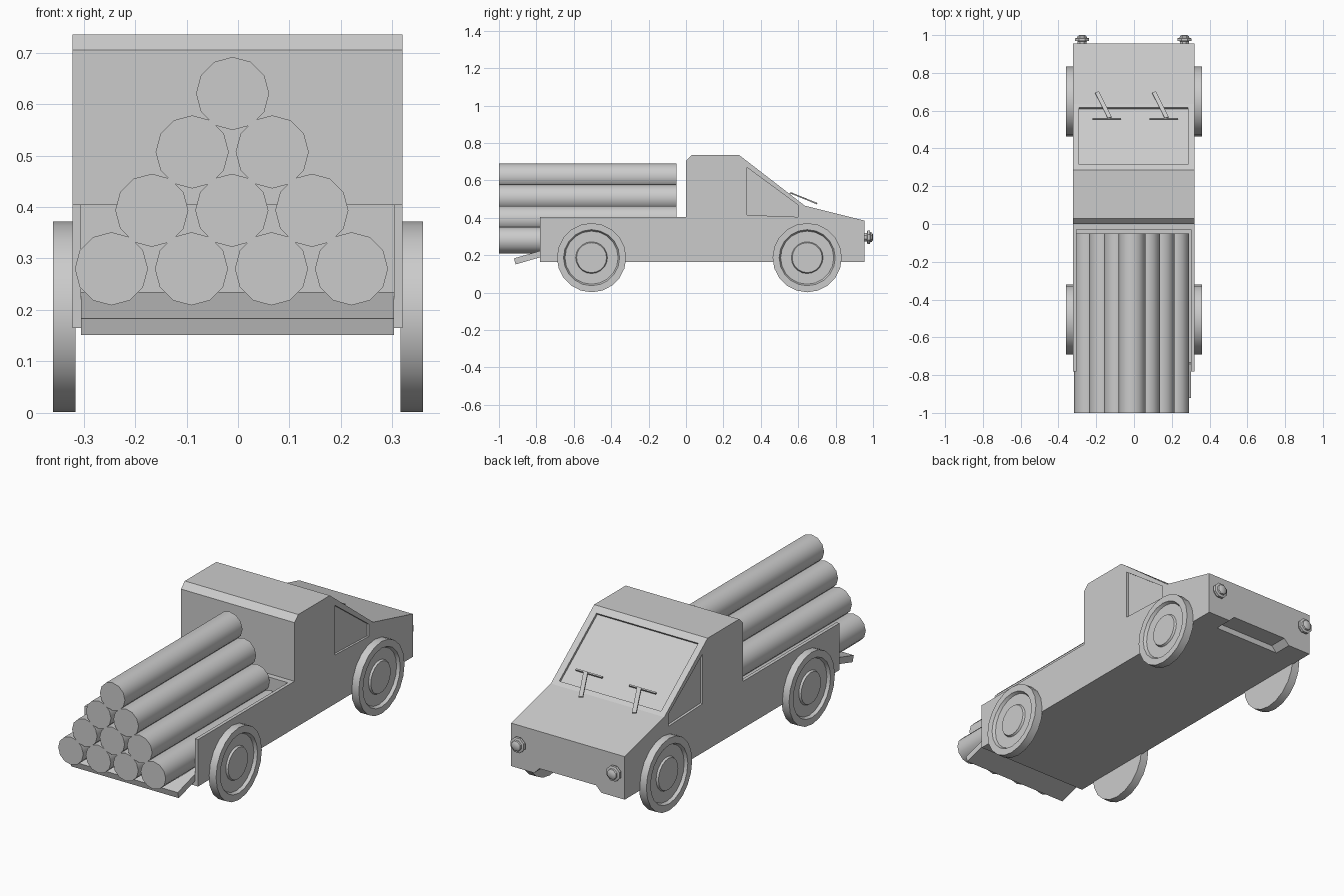
import bpy
import bmesh
import math
from mathutils import Vector, Matrix

if "Cube" in bpy.data.objects:
    bpy.data.objects.remove(bpy.data.objects["Cube"])

# One flat grey for the whole truck
grey = bpy.data.materials.new("plain grey")
grey.use_nodes = True
grey.diffuse_color = (0.6, 0.6, 0.6, 1)
grey.node_tree.nodes["Principled BSDF"].inputs["Base Color"].default_value = (0.6, 0.6, 0.6, 1)


def finish(name, bm, smooth=False):
    bmesh.ops.recalc_face_normals(bm, faces=bm.faces)
    mesh = bpy.data.meshes.new(name)
    bm.to_mesh(mesh)
    bm.free()
    obj = bpy.data.objects.new(name, mesh)
    bpy.context.collection.objects.link(obj)
    mesh.materials.append(grey)
    bpy.ops.object.select_all(action='DESELECT')
    obj.select_set(True)
    bpy.context.view_layer.objects.active = obj
    if smooth:
        bpy.ops.object.shade_smooth_by_angle(angle=math.radians(35))
    return obj


def prism(name, points, offset):
    """Extrude a flat 3D polygon along an offset."""
    bm = bmesh.new()
    face = bm.faces.new([bm.verts.new(p) for p in points])
    moved = bmesh.ops.extrude_face_region(bm, geom=[face])
    verts = [v for v in moved["geom"] if isinstance(v, bmesh.types.BMVert)]
    bmesh.ops.translate(bm, verts=verts, vec=offset)
    return finish(name, bm)


def side_prism(name, profile, x0, x1):
    """Extrude a (y, z) profile across the truck."""
    return prism(name, [(x0, y, z) for y, z in profile], (x1 - x0, 0, 0))


def lathe(name, profile, sides, axis, centre, turn=0.0):
    """Spin a (radius, height) profile that starts and ends on the axis."""
    bm = bmesh.new()
    verts = [bm.verts.new((r, 0, h)) for r, h in profile]
    edges = [bm.edges.new(pair) for pair in zip(verts, verts[1:])]
    bmesh.ops.spin(bm, geom=verts + edges, cent=(0, 0, 0), axis=(0, 0, 1),
                   angle=math.tau, steps=sides, use_merge=True)
    bmesh.ops.remove_doubles(bm, verts=bm.verts, dist=0.0001)
    rot = Vector((0, 0, 1)).rotation_difference(Vector(axis)).to_matrix().to_4x4()
    bm.transform(Matrix.Translation(centre) @ rot @ Matrix.Rotation(turn, 4, 'Z'))
    return finish(name, bm, True)


def cut(target, cutter):
    mod = target.modifiers.new("cut", 'BOOLEAN')
    mod.operation = 'DIFFERENCE'
    mod.solver = 'EXACT'
    mod.object = cutter
    bpy.ops.object.select_all(action='DESELECT')
    bpy.context.view_layer.objects.active = target
    target.select_set(True)
    bpy.ops.object.modifier_apply(modifier=mod.name)
    bpy.data.objects.remove(cutter)


# Cab, bonnet and bed as one side profile
body = side_prism("truck_body", [
    (-0.78, 0.165), (-0.78, 0.405), (0, 0.405), (0, 0.705), (0.03, 0.735),
    (0.285, 0.735), (0.635, 0.465), (0.955, 0.385), (0.955, 0.165)], -0.322, 0.32)

# Open cargo bed
cut(body, side_prism("bed_cutter", [(-0.9, 0.21), (-0.9, 0.6), (-0.03, 0.6), (-0.03, 0.21)],
                     -0.305, 0.303))

# Recessed windscreen, parallel to its slope
slope = Vector((0, 0.35, -0.27)).normalized()
normal = Vector((0, -slope.z, slope.y))
top_edge = Vector((0, 0.285, 0.735))
corners = [top_edge + slope * d + Vector((x, 0, 0)) - normal * 0.012
           for x, d in ((-0.29, 0.038), (0.286, 0.038), (0.286, 0.418), (-0.29, 0.418))]
cut(body, prism("windscreen_cutter", corners, normal * 0.1))

# Recessed side windows
window = [(0.325, 0.67), (0.6, 0.468), (0.6, 0.405), (0.325, 0.415)]
for side in (-1, 1):
    cut(body, side_prism("window_cutter", window, side * 0.309, side * 0.4))

# Notch under the nose
notch = [(-0.19, 0.86, 0.1), (-0.19, 0.86, 0.165), (-0.16, 0.86, 0.195),
         (0.16, 0.86, 0.195), (0.19, 0.86, 0.165), (0.19, 0.86, 0.1)]
cut(body, prism("notch_cutter", notch, (0, 0.2, 0)))

# Lowered tailgate
side_prism("tailgate", [(-0.74, 0.235), (-0.92, 0.183), (-0.911, 0.151), (-0.731, 0.203)],
           -0.305, 0.303)

# Wheels with sunken rim and raised hub
wheel = [(0, 0), (0.185, 0), (0.185, 0.043), (0.15, 0.043), (0.142, 0.028),
         (0.085, 0.028), (0.08, 0.038), (0, 0.038)]
for side, label in ((1, "left"), (-1, "right")):
    for y, end in ((0.648, "front"), (-0.505, "rear")):
        lathe(f"{end}_{label}_wheel", wheel, 20, (side, 0, 0), (side * 0.316, y, 0.187))

# Stacked logs
for row in range(4):
    for i in range(4 - row):
        x = -0.246 + 0.1555 * i + 0.0785 * row
        lathe(f"log_{row}_{i}", [(0, 0), (0.071, 0), (0.071, 0.95), (0, 0.95)],
              12, (0, 1, 0), (x, -1, 0.28 + 0.1135 * row))

# Headlights: eight-sided collar with a domed lens
lamp = [(0, 0), (0.025, 0), (0.025, 0.012), (0.04, 0.015), (0.04, 0.028),
        (0.028, 0.031), (0.026, 0.039), (0.015, 0.045), (0, 0.045)]
for x in (-0.275, 0.267):
    lathe("headlight", lamp, 8, (0, 1, 0), (x, 0.955, 0.296), math.pi / 8)

# Windscreen wipers: blade and arm
for x in (-0.145, 0.157):
    prism("wiper_blade", [(x - 0.075, 0.552, 0.528), (x + 0.075, 0.552, 0.528),
                          (x + 0.075, 0.558, 0.524), (x - 0.075, 0.558, 0.524)],
          (0, 0.004, 0.008))
    prism("wiper_arm", [(x + 0.006, 0.558, 0.53), (x + 0.026, 0.565, 0.527),
                        (x - 0.041, 0.7, 0.472), (x - 0.061, 0.693, 0.475)],
          (0, 0.003, 0.007))
